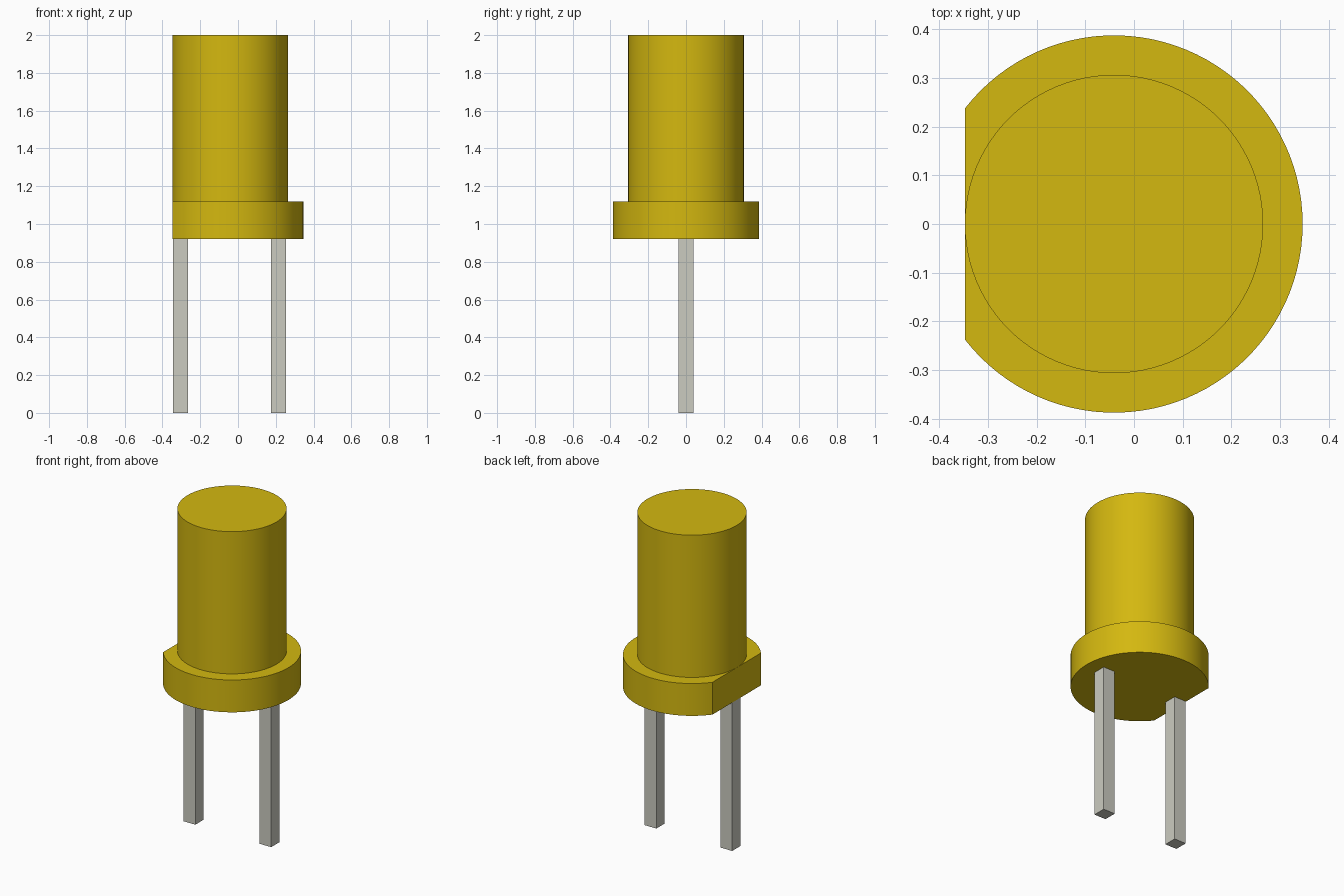
import bpy, bmesh, math

cube = bpy.data.objects.get("Cube")
if cube:
    bpy.data.objects.remove(cube, do_unlink=True)

AXIS_X = -0.041      # centre line of the round parts
FLAT_X = -0.347      # flat cut on the flange
BODY_R, FLANGE_R = 0.306, 0.387
FLANGE_Z, BODY_Z, TOP_Z = 0.92, 1.12, 2.0


def material(name, rgb):
    m = bpy.data.materials.new(name)
    m.use_nodes = True
    m.diffuse_color = (*rgb, 1)
    m.node_tree.nodes["Principled BSDF"].inputs["Base Color"].default_value = (*rgb, 1)
    return m


yellow = material("yellow plastic", (0.658, 0.479, 0.005))
metal = material("grey metal", (0.60, 0.60, 0.53))


def prism(name, outline, z0, z1, mat, smooth=False):
    """Extrude a flat outline from z0 up to z1."""
    bm = bmesh.new()
    base = bm.faces.new([bm.verts.new((x, y, z0)) for x, y in outline])
    up = bmesh.ops.extrude_face_region(bm, geom=[base], use_keep_orig=True)
    for v in up["geom"]:
        if isinstance(v, bmesh.types.BMVert):
            v.co.z = z1
    bmesh.ops.recalc_face_normals(bm, faces=bm.faces)
    mesh = bpy.data.meshes.new(name)
    bm.to_mesh(mesh)
    bm.free()
    mesh.materials.append(mat)
    obj = bpy.data.objects.new(name, mesh)
    bpy.context.collection.objects.link(obj)
    if smooth:
        bpy.ops.object.select_all(action="DESELECT")
        obj.select_set(True)
        bpy.context.view_layer.objects.active = obj
        bpy.ops.object.shade_smooth_by_angle(angle=math.radians(30))
    return obj


def arc(radius, start, end, count):
    step = (end - start) / count
    return [(AXIS_X + radius * math.cos(start + i * step),
             radius * math.sin(start + i * step)) for i in range(count + 1)]


# Round lens body with a flat top
prism("lens_body", arc(BODY_R, 0, 2 * math.pi, 96)[:-1], BODY_Z, TOP_Z, yellow, True)

# Flange: a disc whose arc is closed by one straight chord
half = math.acos((FLAT_X - AXIS_X) / FLANGE_R)
prism("flange", arc(FLANGE_R, -half, half, 80), FLANGE_Z, BODY_Z, yellow, True)

# Two square leads
W = 0.04
for name, x in (("right_lead", -0.304), ("left_lead", 0.215)):
    prism(name, [(x - W, -W), (x + W, -W), (x + W, W), (x - W, W)], 0, FLANGE_Z, metal)
